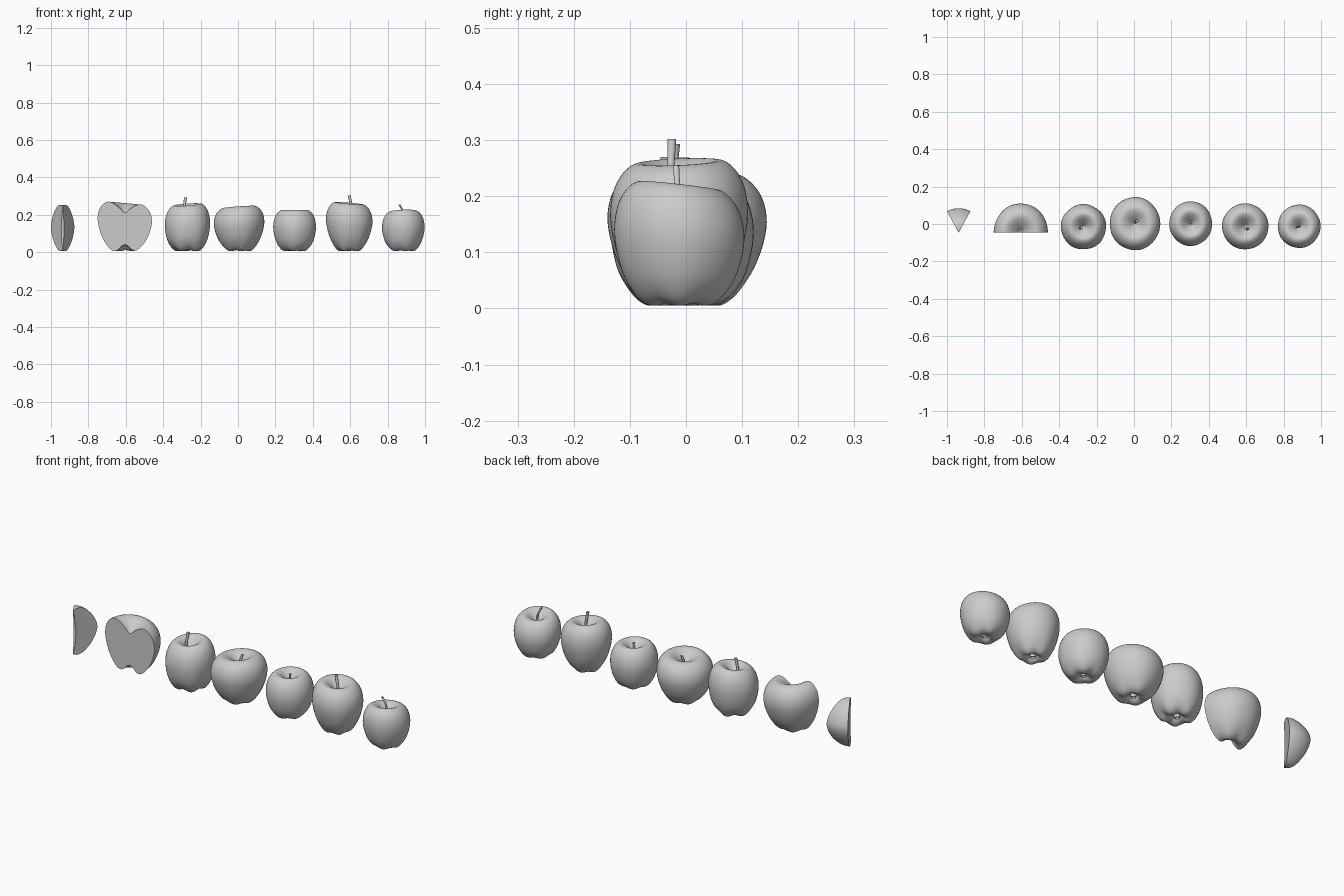
import bpy, bmesh
from math import sin, cos, pi, radians
from mathutils import Vector

if "Cube" in bpy.data.objects:
    bpy.data.objects.remove(bpy.data.objects["Cube"])

# Apple cross-section (radius, height), from the calyx hollow up to the stem hollow
APPLE = [(0, .12), (.12, .09), (.25, .02), (.42, 0), (.6, .06), (.8, .22), (.94, .42), (1, .62),
         (.95, .8), (.81, .93), (.62, .995), (.42, .97), (.2, .88), (.06, .8), (0, .785)]


def smooth_path(pts, steps=4):
    """Catmull-Rom curve through the points."""
    p = [Vector(q) for q in pts]
    p = [2 * p[0] - p[1]] + p + [2 * p[-1] - p[-2]]
    out = []
    for i in range(1, len(p) - 2):
        a, b, c, d = p[i - 1:i + 3]
        for s in range(steps):
            t = s / steps
            out.append(.5 * (2 * b + (c - a) * t + (2 * a - 5 * b + 4 * c - d) * t * t
                             + (3 * b - a - 3 * c + d) * t ** 3))
    return out + [p[-2]]


def finish(bm, name, angle=50):
    bmesh.ops.remove_doubles(bm, verts=bm.verts, dist=1e-5)
    bmesh.ops.recalc_face_normals(bm, faces=bm.faces)
    me = bpy.data.meshes.new(name)
    bm.to_mesh(me)
    bm.free()
    ob = bpy.data.objects.new(name, me)
    bpy.context.collection.objects.link(ob)
    bpy.ops.object.select_all(action='DESELECT')
    ob.select_set(True)
    bpy.context.view_layer.objects.active = ob
    bpy.ops.object.shade_smooth_by_angle(angle=radians(angle))
    return ob


def sweep(name, profile, place, a0=0, a1=2 * pi, n=48):
    """Revolve a profile from a0 to a1; partial turns get flat cut faces."""
    bm = bmesh.new()
    full = a1 - a0 > 6.28
    cols = []
    for i in range(n if full else n + 1):
        a = a0 + (a1 - a0) * i / n
        cols.append([bm.verts.new(place(max(r, 0), z, a)) for r, z in profile])
    for i in range(n):
        A, B = cols[i], cols[(i + 1) % len(cols)]
        for j in range(len(A) - 1):
            bm.faces.new((A[j], B[j], B[j + 1], A[j + 1]))
    if not full:
        bm.faces.new(cols[0])
        bm.faces.new(cols[-1])
    return finish(bm, name)


def apple(name, x, y, rx, ry, h, sx=0, sy=0, p=1, base=0, lobe=.03, a0=0, a1=2 * pi):
    """sx, sy tilt the shoulders; p shifts the widest point; base widens the foot."""
    def place(r, z, a):
        wave = cos(5 * a + x * 7)
        k = r * (1 + base * (1 - z) ** 2) * (1 + .5 * lobe * wave * (1 - z))
        X, Y = k * cos(a), k * sin(a)
        zz = max(z, 0) ** p * (1 + sx * X + sy * Y)
        zz += lobe * .5 * (1 - wave) * min(r * 2, 1) * max(0, 1 - z * 4)
        return (x + rx * X, y + ry * Y, .005 + h * zz)
    return sweep(name, smooth_path(APPLE), place, a0, a1)


def stem(name, pts, r0, r1):
    """Tapered round stalk."""
    path = smooth_path(pts, 3)
    bm = bmesh.new()
    rings = []
    for i, c in enumerate(path):
        r = r0 + (r1 - r0) * i / (len(path) - 1)
        rings.append([bm.verts.new(c + Vector((r * cos(k * pi / 5), r * sin(k * pi / 5), 0)))
                      for k in range(10)])
    for A, B in zip(rings, rings[1:]):
        for k in range(10):
            bm.faces.new((A[k], A[k - 1], B[k - 1], B[k]))
    bm.faces.new(rings[0])
    bm.faces.new(rings[-1])
    finish(bm, name)


def calyx(name, x, y, z=.022):
    """Small dried blossom end under the fruit."""
    prof = [(0, .012), (.014, .008), (.012, -.01), (.007, -.004), (0, 0)]
    sweep(name, prof, lambda r, h, a: (x + r * cos(a), y + r * sin(a), z + h), n=10)


# Wedge slice: crescent section with a slightly hollow inner edge
outer = smooth_path([(0, .012), (.025, .005), (.06, .017), (.106, .065), (.131, .13), (.112, .19),
                     (.068, .24), (.03, .253), (0, .247)])
inner = smooth_path([(0, .247), (.01, .19), (.016, .13), (.01, .06), (0, .012)], 3)
half = radians(28.5)
sweep("apple_slice", outer + inner[1:],
      lambda r, z, a: (-.9375 + r * cos(a), -.047 + r * sin(a), z),
      pi / 2 - half, pi / 2 + half, 12)

# Half apple, cut face to the front
apple("apple_half", -.605, -.045, .145, .155, .258, sx=-.05, p=.93, a0=0, a1=pi)

# Whole apples
apple("apple_tall", -.27, -.015, .117, .117, .25, sx=.03, sy=.04, p=.96, base=.22, lobe=.05)
apple("apple_wide", .005, .002, .135, .142, .238, sx=.04, sy=-.02, p=.95)
apple("apple_small_round", .303, .002, .113, .118, .222, p=1.08, base=.08)
apple("apple_peaked", .595, -.013, .124, .123, .257, sx=-.04, sy=.02, p=.95)
apple("apple_small_end", .883, -.012, .113, .115, .215, sx=.02, sy=-.06, p=1.06, base=.06)

# Stems
stem("stem_tall", [(-.292, -.02, .18), (-.288, -.022, .24), (-.28, -.018, .293)], .005, .008)
stem("stem_wide", [(.008, .005, .17), (.008, .01, .21), (.014, .017, .24)], .005, .007)
stem("stem_small_round", [(.303, .002, .16), (.305, .001, .2), (.308, -.002, .224)], .004, .006)
stem("stem_peaked", [(.612, -.02, .185), (.607, -.027, .24), (.595, -.025, .302)], .005, .008)
stem("stem_small_end", [(.886, -.012, .155), (.882, -.015, .215), (.862, -.018, .255)], .004, .006)

# Blossom ends
for label, cx, cy in (("tall", -.27, -.015), ("wide", .005, .002), ("small_round", .303, .002),
                      ("peaked", .595, -.013), ("small_end", .883, -.012)):
    calyx("calyx_" + label, cx, cy)
